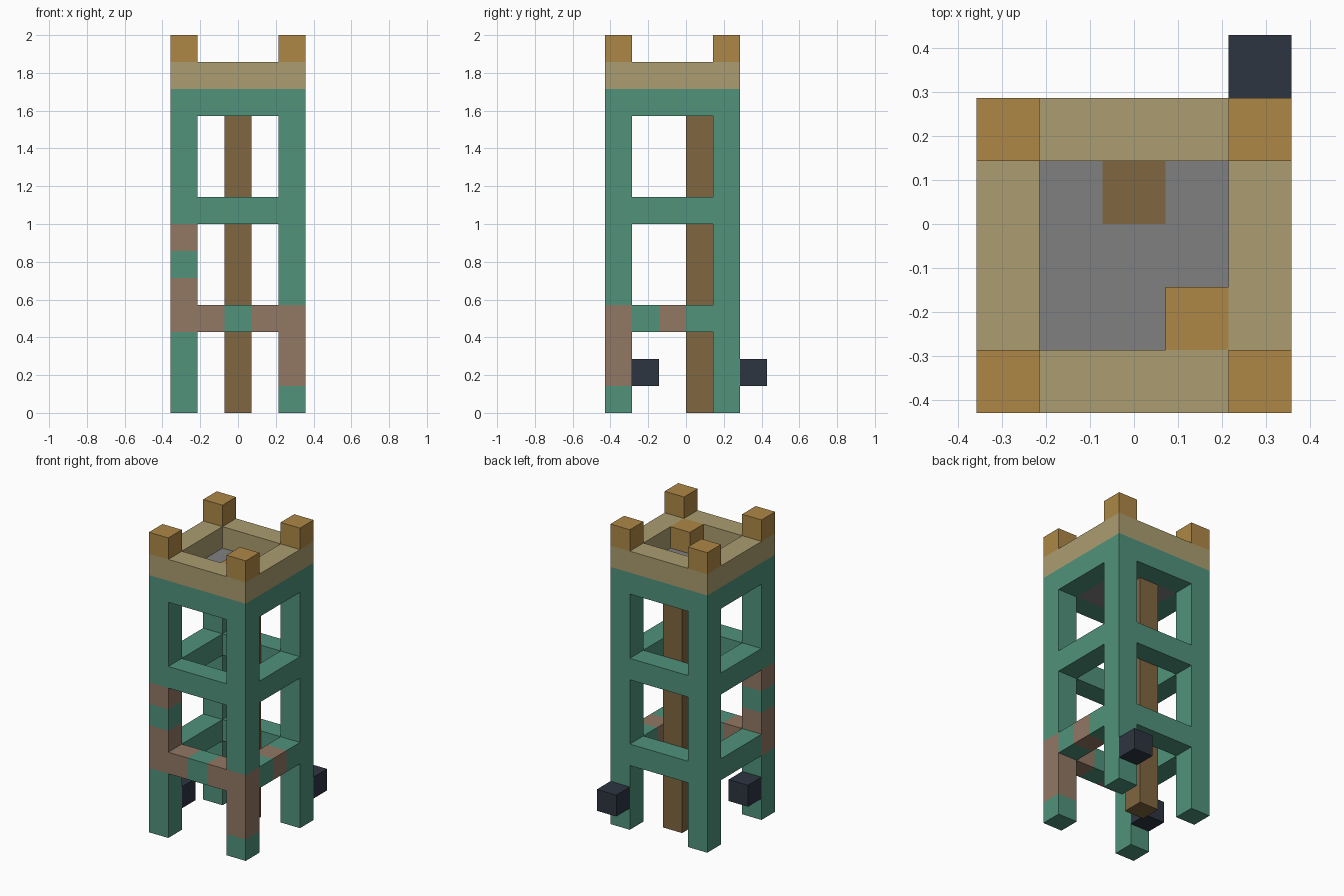
import bpy
import bmesh
from mathutils import Vector

if "Cube" in bpy.data.objects:
    bpy.data.objects.remove(bpy.data.objects["Cube"], do_unlink=True)

U = 1 / 7                       # side of one block
ORIGIN = Vector((2.5, 3, 0))    # block-grid point that sits at the world origin


def linear(c):
    c /= 255
    return c / 12.92 if c <= 0.04045 else ((c + 0.055) / 1.055) ** 2.4


def material(name, *rgb):
    m = bpy.data.materials.new(name)
    m.use_nodes = True
    col = [linear(c) for c in rgb] + [1]
    m.diffuse_color = col
    m.node_tree.nodes["Principled BSDF"].inputs["Base Color"].default_value = col
    return m


TEAL = material("teal_paint", 80, 146, 122)
RUST = material("rust_brown", 146, 119, 100)
TAN = material("tan_trim", 171, 157, 112)
GOLD = material("golden_wood", 173, 135, 70)
WOOD = material("dark_wood", 128, 102, 64)
GRAY = material("gray_floor", 128, 128, 128)
DARK = material("dark_metal", 45, 53, 65)

# Weathered blocks on the teal frame, as (x, y, z) grid cells
RUSTED = {(0, 0, 3), (0, 0, 4), (0, 0, 6), (1, 0, 3), (3, 0, 3),
          (4, 0, 1), (4, 0, 2), (4, 0, 3), (4, 2, 3)}


def block(name, cell, size, mat, weathered=False):
    """Box of whole blocks; a weathered one is cut into blocks and patched with rust."""
    lo, size = Vector(cell), Vector(size)
    bm = bmesh.new()
    bmesh.ops.create_cube(bm, size=1)
    for v in bm.verts:
        v.co = lo + (v.co + Vector((0.5, 0.5, 0.5))) * size
    if weathered:
        for axis in range(3):
            normal = Vector([float(a == axis) for a in range(3)])
            for n in range(1, int(size[axis])):
                bmesh.ops.bisect_plane(bm, geom=bm.verts[:] + bm.edges[:] + bm.faces[:],
                                       plane_co=lo + normal * n, plane_no=normal)
        bm.normal_update()
        for f in bm.faces:
            inside = f.calc_center_median() - f.normal * 0.5
            f.material_index = int(tuple(int(c) for c in inside) in RUSTED)
    for v in bm.verts:
        v.co = (v.co - ORIGIN) * U
    mesh = bpy.data.meshes.new(name)
    bm.to_mesh(mesh)
    bm.free()
    mesh.materials.append(mat)
    if weathered:
        mesh.materials.append(RUST)
    obj = bpy.data.objects.new(name, mesh)
    bpy.context.collection.objects.link(obj)
    return obj


# Four legs, each topped with a golden corner post
for side, x in (("right", 0), ("left", 4)):
    for end, y in (("front", 0), ("back", 4)):
        block(f"{end}_{side}_leg", (x, y, 0), (1, 1, 12), TEAL, True)
        block(f"{end}_{side}_post", (x, y, 13), (1, 1, 1), GOLD)

# Three rings of cross beams between the legs
for level, z in (("lower", 3), ("middle", 7), ("upper", 11)):
    for end, p in (("front", 0), ("back", 4)):
        block(f"{level}_{end}_beam", (1, p, z), (3, 1, 1), TEAL, True)
    for side, p in (("right", 0), ("left", 4)):
        block(f"{level}_{side}_beam", (p, 1, z), (1, 3, 1), TEAL, True)

# Tan parapet around the platform
for end, p in (("front", 0), ("back", 4)):
    block(f"{end}_parapet", (0, p, 12), (5, 1, 1), TAN)
for side, p in (("right", 0), ("left", 4)):
    block(f"{side}_parapet", (p, 1, 12), (1, 3, 1), TAN)

# Platform floor, central pole rising just through it, and a crate
block("platform_floor", (1, 1, 11), (3, 3, 1), GRAY)
block("climbing_pole", (2, 3, 0), (1, 1, 12.01), WOOD)
block("crate", (3, 1, 12), (1, 1, 1), GOLD)

# Dark blocks fixed behind two of the legs
block("front_foot_block", (0, 1, 1), (1, 1, 1), DARK)
block("back_foot_block", (4, 5, 1), (1, 1, 1), DARK)
